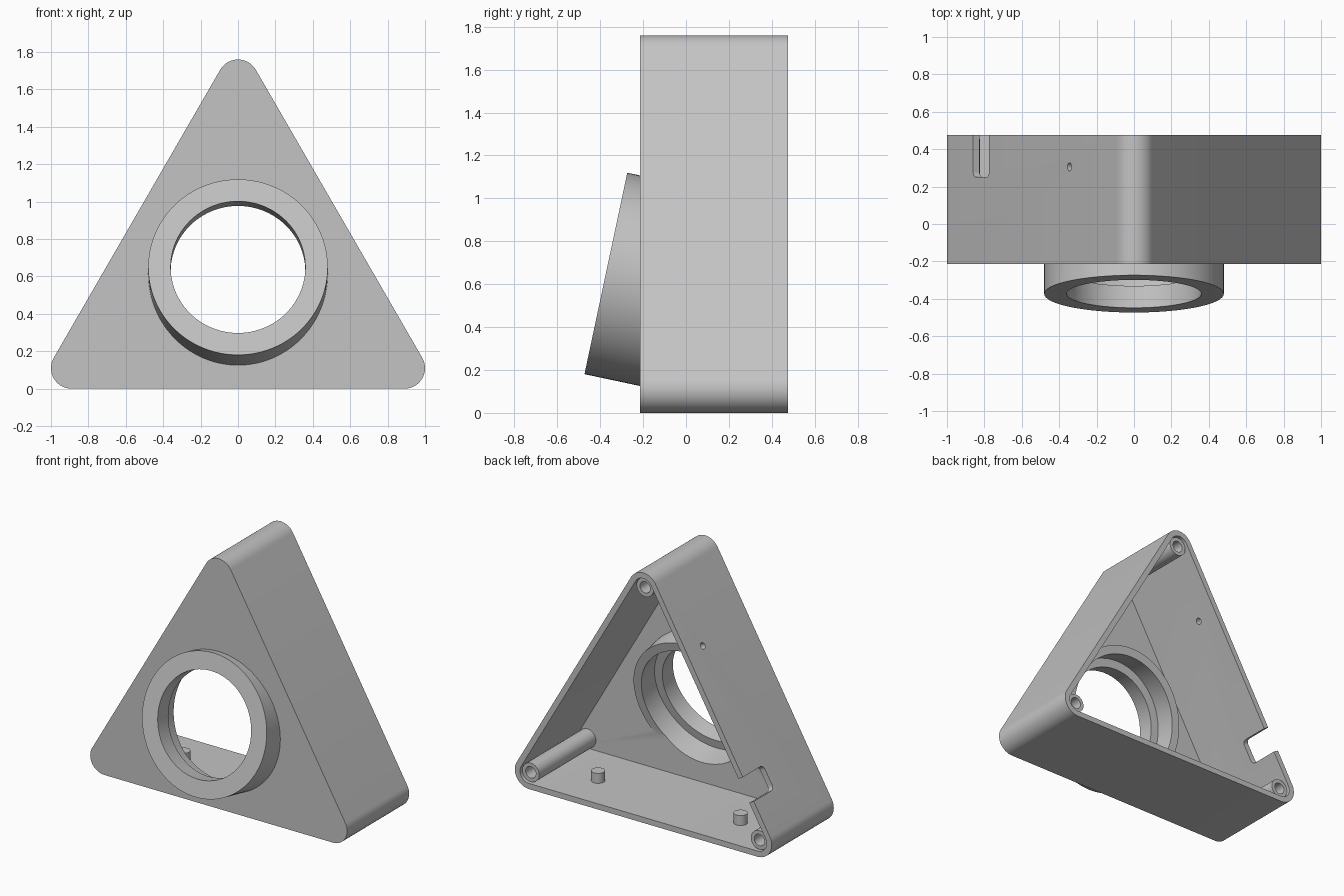
import bpy, bmesh, math
from mathutils import Matrix, Vector

if "Cube" in bpy.data.objects:
    bpy.data.objects.remove(bpy.data.objects["Cube"])

grey = bpy.data.materials.new("plain grey")
grey.use_nodes = True
grey.diffuse_color = (0.55, 0.55, 0.55, 1)
grey.node_tree.nodes["Principled BSDF"].inputs["Base Color"].default_value = grey.diffuse_color

BACK, FRONT, WALL, CORNER = 0.475, -0.215, 0.04, 0.11


def frame(origin, u, v):
    """Matrix with local x along u, y along v and z along u x v."""
    u, v = Vector(u).normalized(), Vector(v).normalized()
    m = Matrix((u, v, u.cross(v))).transposed().to_4x4()
    m.translation = Vector(origin)
    return m


def circle(r, n=96):
    return [(r * math.cos(2 * math.pi * i / n), r * math.sin(2 * math.pi * i / n)) for i in range(n)]


def rounded(centres, r, steps=16):
    """Convex counter-clockwise outline with an arc round each centre."""
    pts, n = [], len(centres)
    for i, (x, y) in enumerate(centres):
        px, py = centres[i - 1]
        qx, qy = centres[(i + 1) % n]
        a = math.atan2(y - py, x - px) - math.pi / 2
        b = math.atan2(qy - y, qx - x) - math.pi / 2
        sweep = (b - a) % (2 * math.pi)
        for k in range(steps + 1):
            t = a + sweep * k / steps
            pts.append((x + r * math.cos(t), y + r * math.sin(t)))
    return pts


def prism(name, outline, w0, w1, m):
    """Extrude an outline between two depths of a frame."""
    bm = bmesh.new()
    low = [bm.verts.new(m @ Vector((x, y, w0))) for x, y in outline]
    high = [bm.verts.new(m @ Vector((x, y, w1))) for x, y in outline]
    bm.faces.new(low[::-1])
    bm.faces.new(high)
    for i in range(len(low)):
        j = (i + 1) % len(low)
        bm.faces.new((low[i], low[j], high[j], high[i]))
    bmesh.ops.recalc_face_normals(bm, faces=bm.faces)
    mesh = bpy.data.meshes.new(name)
    bm.to_mesh(mesh)
    bm.free()
    mesh.materials.append(grey)
    ob = bpy.data.objects.new(name, mesh)
    bpy.context.collection.objects.link(ob)
    return ob


def activate(ob):
    bpy.ops.object.select_all(action='DESELECT')
    ob.select_set(True)
    bpy.context.view_layer.objects.active = ob


def combine(ob, tool, operation='DIFFERENCE'):
    activate(ob)
    mod = ob.modifiers.new("boolean", 'BOOLEAN')
    mod.operation, mod.solver, mod.object = operation, 'EXACT', tool
    bpy.ops.object.modifier_apply(modifier=mod.name)
    bpy.data.objects.remove(tool)


def smooth(ob):
    activate(ob)
    bpy.ops.object.shade_smooth_by_angle(angle=math.radians(30))


# Open-backed triangular housing
corners = [(-0.89, 0.11), (0.89, 0.11), (0, 1.65)]
upright = frame((0, 0, 0), (1, 0, 0), (0, 0, 1))
housing = prism("housing", rounded(corners, CORNER), -BACK, -FRONT, upright)
combine(housing, prism("cavity", rounded(corners, CORNER - WALL), -BACK - 0.2, -FRONT - WALL, upright))

# Tilted ring through the front wall, with a stepped bore
tilt = math.radians(12)
ring_frame = frame((0, -0.3735, 0.65), (1, 0, 0), (0, math.sin(tilt), math.cos(tilt)))
combine(housing, prism("ring", circle(0.48), -0.27, 0, ring_frame), 'UNION')
combine(housing, prism("bore", circle(0.36), -0.3, 0.1, ring_frame))
combine(housing, prism("counterbore", circle(0.42), -0.42, -0.12, ring_frame))

# Cable slot and small hole in the sloping side wall
slope = (0.5, 0, math.sqrt(0.75))
slot_frame = frame((-0.8175, 0, 0.455), slope, (0, 1, 0))
slot = rounded([(-0.055, 0.28), (0.055, 0.28), (0.055, 0.7), (-0.055, 0.7)], 0.03, 8)
combine(housing, prism("slot", slot, -0.07, 0.1, slot_frame))
hole_frame = frame((-0.345, 0.305, 1.273), slope, (0, 1, 0))
combine(housing, prism("side_hole", circle(0.022, 24), -0.1, 0.1, hole_frame))
smooth(housing)

# Screw bosses in the three corners
for name, (x, z) in zip(("right", "left", "top"), corners):
    m = frame((x, 0, z), (1, 0, 0), (0, 0, 1))
    boss = prism(name + "_screw_boss", circle(0.066, 48), -BACK + 0.02, -FRONT - WALL / 2, m)
    combine(boss, prism("screw_hole", circle(0.04, 32), -BACK - 0.1, -0.05, m))
    smooth(boss)

# Locating pins on the floor
for name, x in (("right", -0.555), ("left", 0.555)):
    m = frame((x, 0.185, 0), (1, 0, 0), (0, 1, 0))
    smooth(prism(name + "_floor_pin", circle(0.045, 32), WALL / 2, WALL + 0.07, m))
